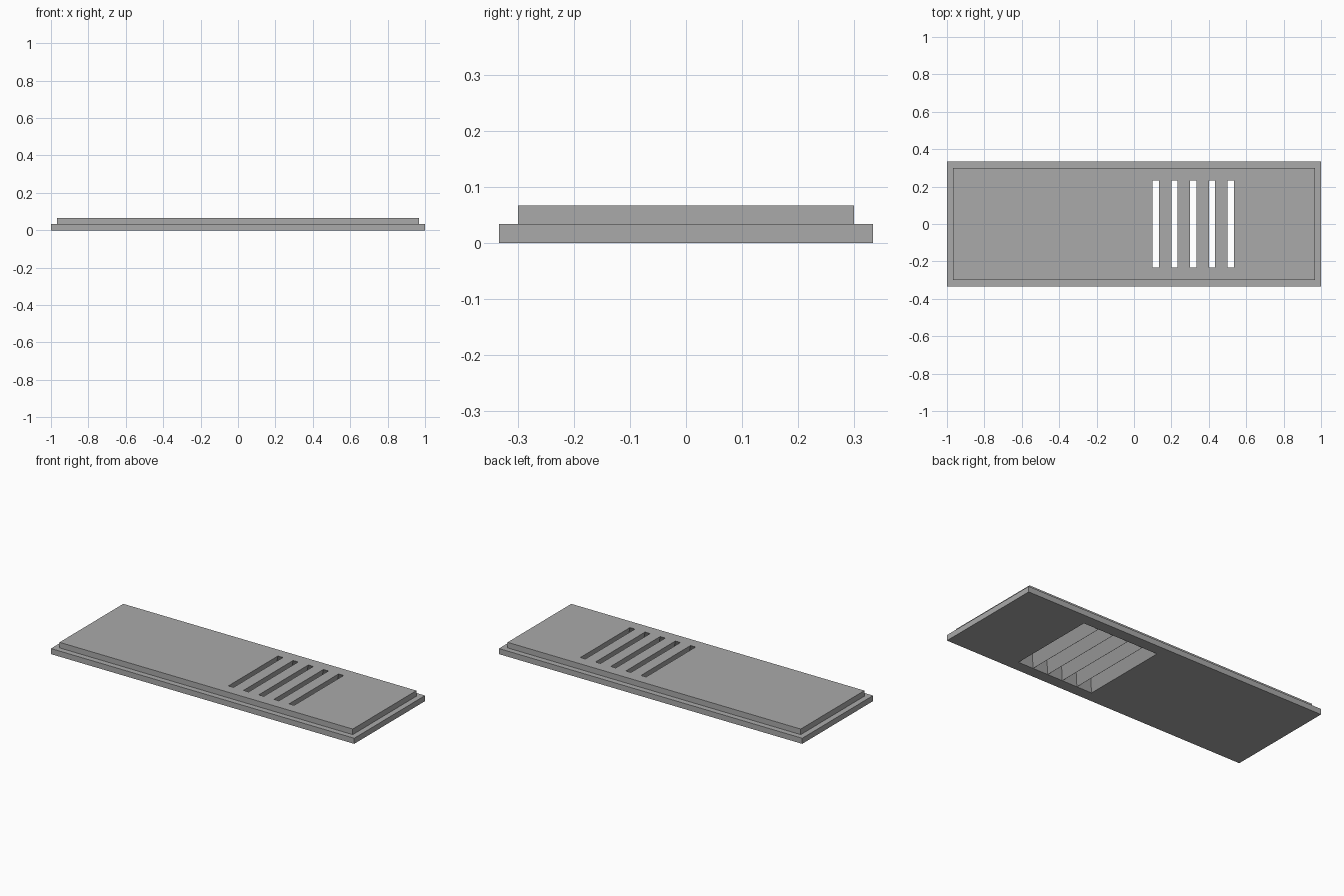
import bpy
import bmesh

if "Cube" in bpy.data.objects:
    bpy.data.objects.remove(bpy.data.objects["Cube"])

UNIT = 1 / 30          # step height, rim width and slot width
TOP = 2 * UNIT

grey = bpy.data.materials.new("light_grey")
grey.use_nodes = True
colour = (0.4, 0.4, 0.4, 1)
grey.diffuse_color = colour
grey.node_tree.nodes["Principled BSDF"].inputs["Base Color"].default_value = colour


def stack(name, layers):
    """Solid made of stacked rectangles: (centre x, half x, half y, z)."""
    bm = bmesh.new()
    rings = []
    for cx, hx, hy, z in layers:
        corners = ((-1, -1), (1, -1), (1, 1), (-1, 1))
        rings.append([bm.verts.new((cx + hx * i, hy * j, z)) for i, j in corners])
    for low, high in zip(rings, rings[1:]):
        for k in range(4):
            n = (k + 1) % 4
            bm.faces.new((low[k], low[n], high[n], high[k]))
    bm.faces.new(rings[0][::-1])
    bm.faces.new(rings[-1])
    mesh = bpy.data.meshes.new(name)
    bm.to_mesh(mesh)
    bm.free()
    mesh.materials.append(grey)
    obj = bpy.data.objects.new(name, mesh)
    bpy.context.collection.objects.link(obj)
    return obj


# Stepped cover plate
plate = stack("vent_cover", [
    (0, 1, 10 * UNIT, 0),
    (0, 1, 10 * UNIT, UNIT),
    (0, 1 - UNIT, 9 * UNIT, UNIT),
    (0, 1 - UNIT, 9 * UNIT, TOP),
])

# Vent slots, flaring downwards until neighbours meet at the underside
GAP = 0.0004
bpy.context.view_layer.objects.active = plate
for i in range(5):
    x = 3.5 * UNIT + 3 * UNIT * i
    wide, long = 1.5 * UNIT - GAP, 8 * UNIT
    cutter = stack("slot_cutter", [
        (x, wide, long, -UNIT),
        (x, wide, long, 0),
        (x, UNIT / 2, 7 * UNIT, TOP),
        (x, UNIT / 2, 7 * UNIT, TOP + UNIT),
    ])
    cutter.hide_render = True
    cut = plate.modifiers.new("slot", "BOOLEAN")
    cut.operation = "DIFFERENCE"
    cut.solver = "EXACT"
    cut.object = cutter
    bpy.ops.object.modifier_apply(modifier=cut.name)
    bpy.data.objects.remove(cutter)
